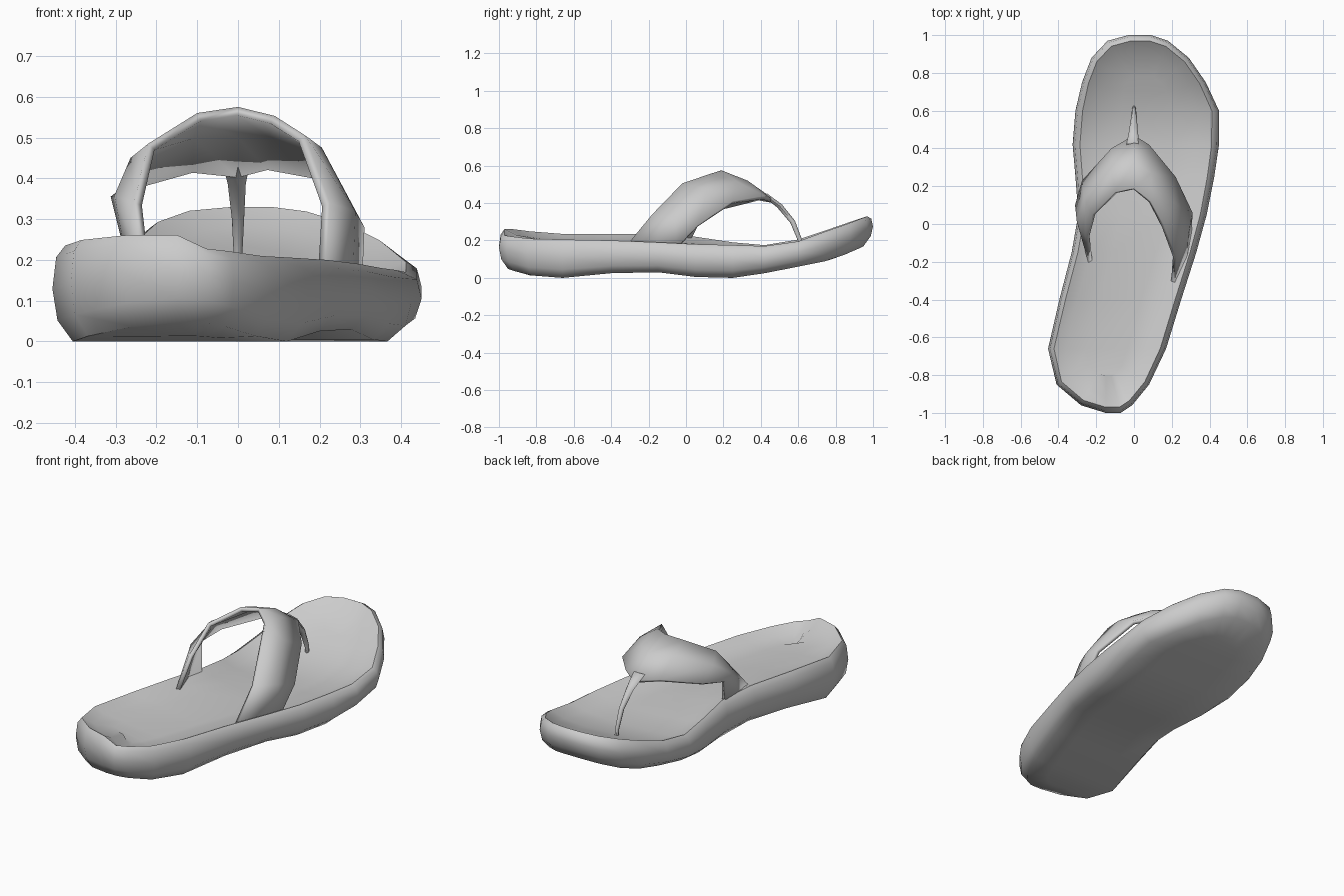
import bpy, bmesh, math
from mathutils import Vector

if "Cube" in bpy.data.objects:
    bpy.data.objects.remove(bpy.data.objects["Cube"])

grey = bpy.data.materials.new("grey rubber")
grey.diffuse_color = (0.6, 0.6, 0.6, 1)
grey.use_nodes = True
grey.node_tree.nodes["Principled BSDF"].inputs["Base Color"].default_value = grey.diffuse_color


def make(name, bm, angle):
    bmesh.ops.remove_doubles(bm, verts=bm.verts[:], dist=0.0005)
    bmesh.ops.recalc_face_normals(bm, faces=bm.faces[:])
    me = bpy.data.meshes.new(name)
    bm.to_mesh(me)
    bm.free()
    ob = bpy.data.objects.new(name, me)
    bpy.context.collection.objects.link(ob)
    me.materials.append(grey)
    bpy.ops.object.select_all(action='DESELECT')
    bpy.context.view_layer.objects.active = ob
    ob.select_set(True)
    bpy.ops.object.shade_smooth_by_angle(angle=math.radians(angle))
    return ob


# Sole stations: y, left x, right x, left rim z, right rim z, underside z
rows = [
    (-1.00, -.15, -.07, .25, .235, .07), (-.96, -.28, -.01, .265, .225, .05),
    (-.85, -.41, .08, .25, .21, .015), (-.66, -.455, .17, .235, .205, .0),
    (-.40, -.395, .25, .235, .20, .025), (-.15, -.33, .33, .235, .19, .03),
    (.05, -.295, .385, .22, .18, .005), (.25, -.31, .425, .19, .175, .0),
    (.42, -.325, .45, .175, .17, .025), (.60, -.31, .45, .205, .195, .06),
    (.75, -.275, .38, .255, .25, .09), (.88, -.225, .29, .30, .295, .135),
    (.97, -.14, .18, .33, .33, .18), (1.00, -.03, .09, .335, .335, .20),
]


def station(y, col):
    for a, b in zip(rows, rows[1:]):
        if y <= b[0]:
            f = max(0, (y - a[0]) / (b[0] - a[0]))
            return a[col] + f * (b[col] - a[col])
    return rows[-1][col]


# Rings from underside to footbed: inset toward spine, height fraction, dip
rings = [(.55, 0, 0), (.16, 0, 0), (.04, .22, 0), (0, .55, 0), (.03, .88, 0),
         (.10, 1, 0), (.30, 1, .028), (.65, 1, .038)]


def sole_point(row, side, ring):
    inset, h, dip = ring
    sy = min(max(row[0], -.70), .68)
    sx = (station(sy, 1) + station(sy, 2)) / 2
    x = row[1 + side] + inset * (sx - row[1 + side])
    y = row[0] + inset * (sy - row[0])
    low, rim = station(y, 5), station(y, 3 + side)
    return Vector((x, y, low + h * (rim - low) - dip))


bm = bmesh.new()
n = len(rows)
loops = []
for ring in rings:
    left = [bm.verts.new(sole_point(r, 0, ring)) for r in rows]
    right = [bm.verts.new(sole_point(r, 1, ring)) for r in rows]
    loops.append(left + right[::-1])
for a, b in zip(loops, loops[1:]):
    for i in range(2 * n):
        j = (i + 1) % (2 * n)
        bm.faces.new((a[i], a[j], b[j], b[i]))
for loop in (loops[0], loops[-1]):
    for i in range(n - 1):
        bm.faces.new((loop[i], loop[i + 1], loop[-2 - i], loop[-1 - i]))
make("sole", bm, 50)

# Strap band: rear edge and front edge, left foot over the arch to right foot
rear = [(-.24, -.21, .20), (-.255, -.07, .34), (-.22, .05, .485), (-.10, .17, .56),
        (0, .19, .575), (.09, .12, .553), (.165, -.02, .505), (.225, -.18, .34),
        (.215, -.32, .17)]
front = [(-.26, .02, .19), (-.312, .10, .355), (-.275, .23, .385), (-.12, .40, .43),
         (0, .47, .42), (.08, .42, .438), (.22, .25, .41), (.31, .06, .28),
         (.305, -.05, .16)]
bm = bmesh.new()
strips = []
for p, q in zip(rear, front):
    p, q = Vector(p), Vector(q)
    m = (p + q) / 2
    out = Vector((m.x, 0, m.z - .2)).normalized() * .022
    strips.append([bm.verts.new(v) for v in (p, m + out, q)])
for a, b in zip(strips, strips[1:]):
    for k in range(2):
        bm.faces.new((a[k], b[k], b[k + 1], a[k + 1]))
# outward normals so the thickness grows inward
strap = make("strap", bm, 50)
top = min(strap.data.polygons, key=lambda f: (f.center - Vector((0, .25, .53))).length)
if top.normal.z < 0:
    strap.data.flip_normals()
mod = strap.modifiers.new("thickness", 'SOLIDIFY')
mod.thickness = .022
mod.offset = -1

# Toe post: tapered rod from the strap tip down into the footbed
path = [(-.005, .42, .445, .035, .015), (-.003, .50, .385, .022, .016),
        (0, .57, .30, .015, .014), (0, .61, .20, .010, .012), (0, .615, .15, .010, .012)]
bm = bmesh.new()
hoops = []
for x, y, z, w, d in path:
    hoops.append([bm.verts.new((x + w * math.cos(t), y + d * math.sin(t), z + .5 * d * math.sin(t)))
                  for t in (k * math.tau / 6 for k in range(6))])
for a, b in zip(hoops, hoops[1:]):
    for k in range(6):
        bm.faces.new((a[k], a[(k + 1) % 6], b[(k + 1) % 6], b[k]))
bm.faces.new(hoops[0])
bm.faces.new(hoops[-1])
make("toe_post", bm, 65)
